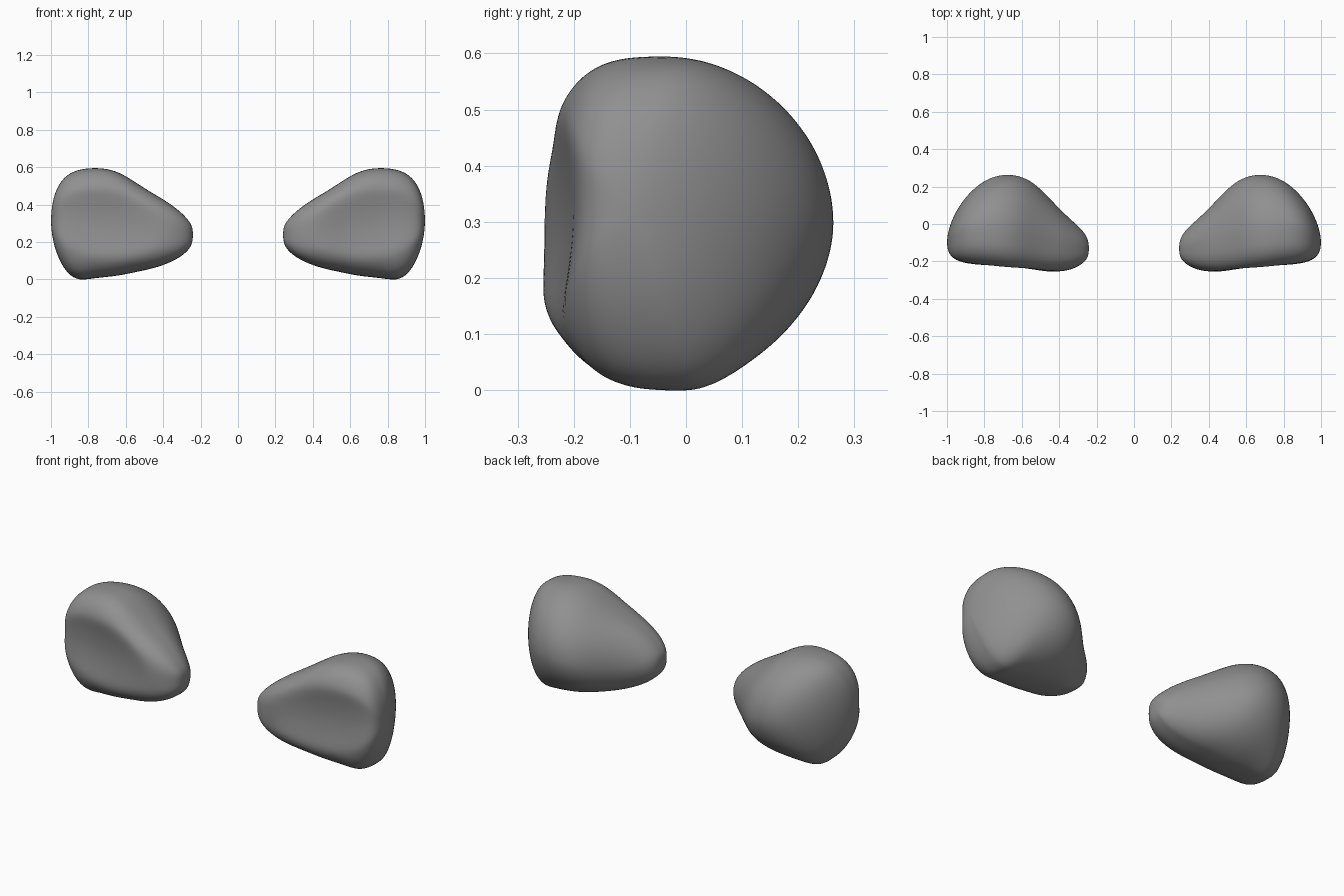
import bpy, bmesh, math

if "Cube" in bpy.data.objects:
    bpy.data.objects.remove(bpy.data.objects["Cube"])

# Cross-sections along x: x, z bottom, z top, y front, y back, z centre, y centre
STATIONS = [
    (0.245, 0.190, 0.285, -0.175, -0.085, 0.24, -0.13),
    (0.265, 0.155, 0.318, -0.205, -0.045, 0.235, -0.13),
    (0.31, 0.117, 0.365, -0.235, 0.000, 0.235, -0.12),
    (0.38, 0.082, 0.417, -0.256, 0.062, 0.24, -0.10),
    (0.46, 0.056, 0.463, -0.265, 0.148, 0.255, -0.08),
    (0.54, 0.040, 0.514, -0.262, 0.227, 0.27, -0.06),
    (0.62, 0.022, 0.567, -0.256, 0.262, 0.29, -0.05),
    (0.70, 0.012, 0.594, -0.250, 0.267, 0.30, -0.045),
    (0.78, 0.004, 0.597, -0.240, 0.245, 0.305, -0.035),
    (0.85, -0.008, 0.589, -0.230, 0.197, 0.31, -0.03),
    (0.91, 0.026, 0.564, -0.216, 0.133, 0.31, -0.04),
    (0.955, 0.100, 0.515, -0.198, 0.062, 0.315, -0.06),
    (0.984, 0.180, 0.450, -0.170, -0.005, 0.315, -0.08),
    (0.997, 0.255, 0.375, -0.135, -0.060, 0.315, -0.095),
]
TIPS = [(0.24, -0.13, 0.24), (1.0, -0.097, 0.315)]
RING = 40


def spow(v, e):
    return math.copysign(abs(v) ** e, v)


def section(st):
    x, zb, zt, yf, yb, zc, yc = st
    pts = []
    for i in range(RING):
        a = 2 * math.pi * i / RING
        c, s = math.cos(a), math.sin(a)
        # round back, squarish front, slightly pointed foot
        if c > 0:
            n = 2.0 if s > 0 else 1.85
        else:
            n = 3.1
        u, v = spow(c, 2 / n), spow(s, 2 / n)
        mid = yc if s > 0 else yc + 0.03
        y = mid + (yb - mid if c > 0 else mid - yf) * u
        z = zc + (zt - zc if s > 0 else zc - zb) * v
        if c < 0:                          # shallow dish in the front face
            dx, dz = (x - 0.70) / 0.30, (z - 0.30 - 0.1 * (x - 0.70)) / 0.19
            y += 0.042 * max(0, 1 - dx * dx - dz * dz) * min(1, abs(u) ** 3)
        pts.append((x, y, z))
    return pts


GREY = bpy.data.materials.new("dark_grey")
GREY.diffuse_color = (0.28, 0.28, 0.28, 1)
GREY.use_nodes = True
GREY.node_tree.nodes["Principled BSDF"].inputs["Base Color"].default_value = GREY.diffuse_color


def rounded_lobe(name, side):
    bm = bmesh.new()
    rings = [[bm.verts.new((side * x, y, z)) for x, y, z in section(s)] for s in STATIONS]
    for a, b in zip(rings, rings[1:]):
        for i in range(RING):
            j = (i + 1) % RING
            bm.faces.new((a[i], a[j], b[j], b[i]))
    for (x, y, z), r in zip(TIPS, (rings[0], rings[-1])):
        tip = bm.verts.new((side * x, y, z))
        for i in range(RING):
            bm.faces.new((r[i], r[(i + 1) % RING], tip))
    bmesh.ops.recalc_face_normals(bm, faces=bm.faces)
    mesh = bpy.data.meshes.new(name)
    bm.to_mesh(mesh)
    bm.free()
    mesh.shade_smooth()
    mesh.materials.append(GREY)
    ob = bpy.data.objects.new(name, mesh)
    bpy.context.collection.objects.link(ob)
    # Soften the surface
    sub = ob.modifiers.new("smooth_surface", 'SUBSURF')
    sub.levels = sub.render_levels = 2


# Mirrored pair of lobes
rounded_lobe("right_lobe", 1)
rounded_lobe("left_lobe", -1)
